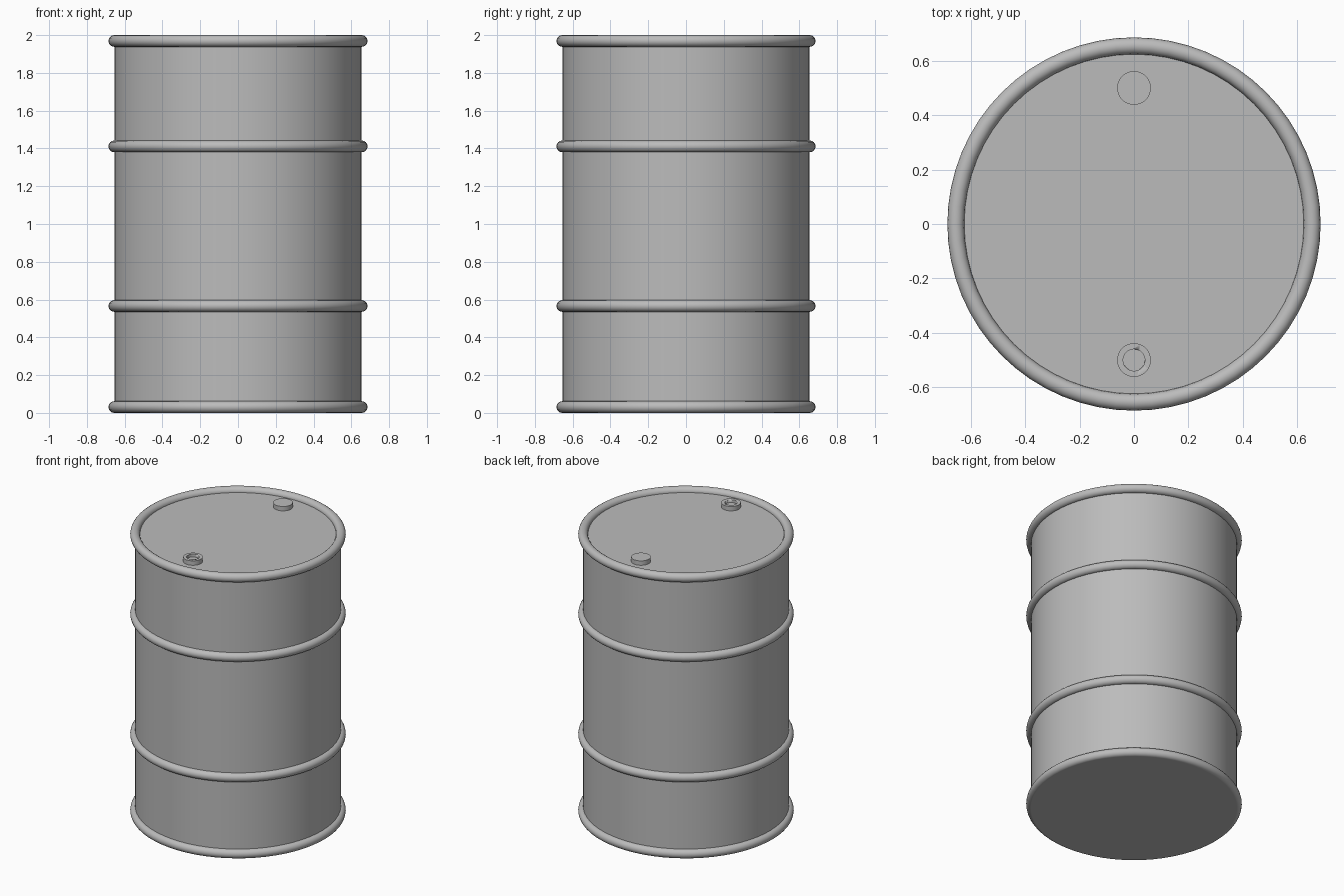
import bpy
import math

cube = bpy.data.objects.get("Cube")
if cube:
    bpy.data.objects.remove(cube, do_unlink=True)

RADIUS, BEAD = 0.655, 0.031
LID_Z = 2 - BEAD
SIDES = 64

steel = bpy.data.materials.new("grey steel")
steel.use_nodes = True
steel.diffuse_color = (0.5, 0.5, 0.5, 1)
steel.node_tree.nodes["Principled BSDF"].inputs["Base Color"].default_value = (0.5, 0.5, 0.5, 1)


def finish(name):
    ob = bpy.context.object
    ob.name = name
    ob.data.materials.append(steel)
    bpy.ops.object.shade_smooth_by_angle(angle=math.radians(35))
    return ob


def cylinder(name, radius, bottom, top, y=0, sides=SIDES):
    bpy.ops.mesh.primitive_cylinder_add(vertices=sides, radius=radius, depth=top - bottom,
                                        location=(0, y, (bottom + top) / 2))
    return finish(name)


# Drum wall with flat bottom and recessed lid
cylinder("drum_body", RADIUS, 0, LID_Z)

# Rolled rims and the two stiffening hoops
rings = {"bottom_rim": BEAD, "lower_hoop": 0.566, "upper_hoop": 1.411, "top_rim": LID_Z}
for name, z in rings.items():
    bpy.ops.mesh.primitive_torus_add(major_radius=RADIUS, minor_radius=BEAD, major_segments=SIDES,
                                     minor_segments=16, location=(0, 0, z))
    finish(name)

# Plain plug at the back of the lid
cylinder("back_plug", 0.062, LID_Z - 0.01, 2, y=0.5, sides=32)

# Filler plug at the front, with a round recess
plug = cylinder("front_plug", 0.062, LID_Z - 0.01, 2, y=-0.5, sides=32)
cutter = cylinder("plug_recess_cutter", 0.04, 1.98, 2.02, y=-0.5, sides=32)
cutter.hide_render = True
cutter.hide_set(True)
recess = plug.modifiers.new("recess", "BOOLEAN")
recess.operation = "DIFFERENCE"
recess.solver = "EXACT"
recess.object = cutter
